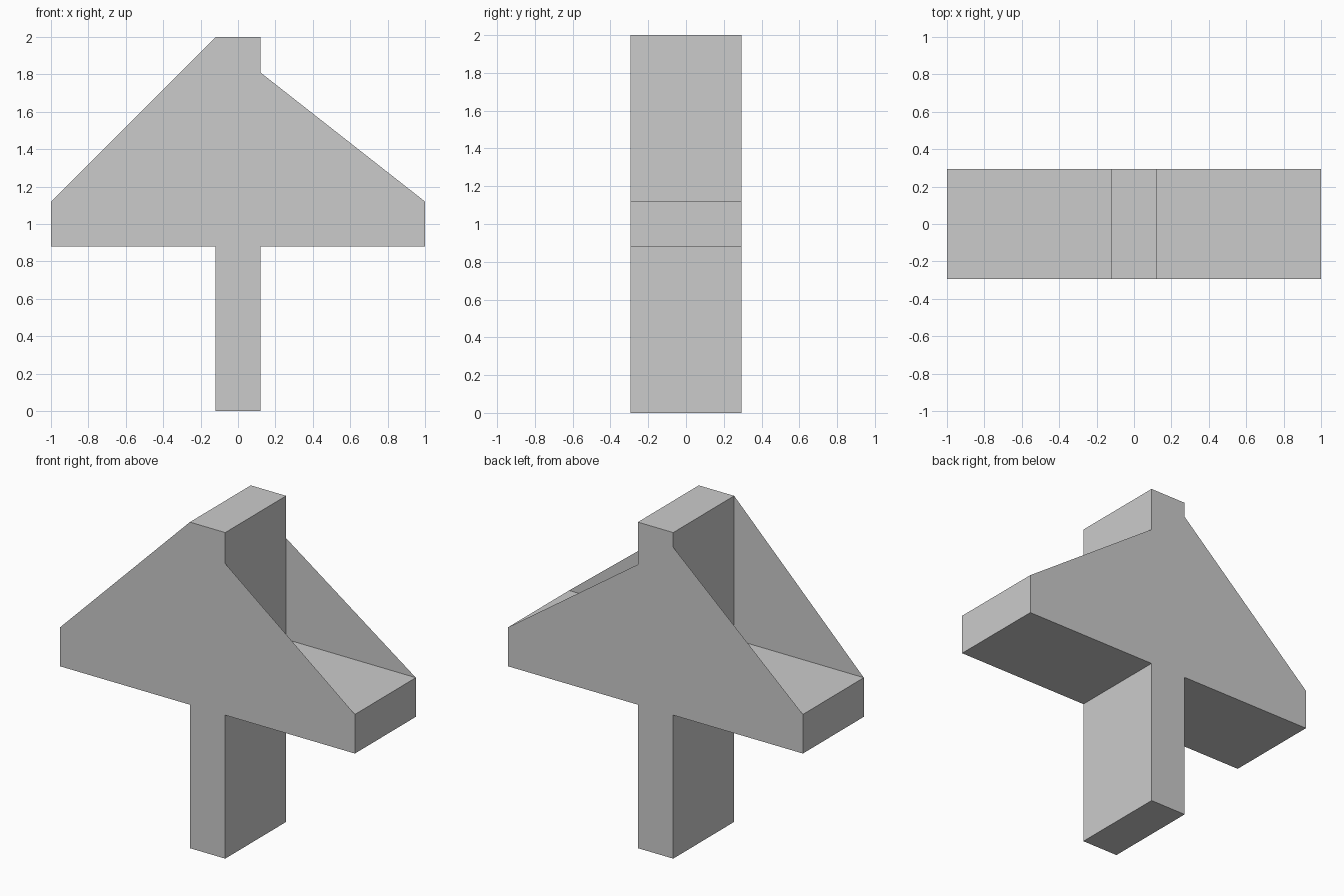
import bpy

if "Cube" in bpy.data.objects:
    bpy.data.objects.remove(bpy.data.objects["Cube"])

T = 0.12    # half thickness of post and bar
D = 0.295   # half depth
MID = 1.0   # bar centre height


def make_object(name, verts, faces):
    mesh = bpy.data.meshes.new(name)
    mesh.from_pydata(verts, [], faces)
    mesh.update()
    obj = bpy.data.objects.new(name, mesh)
    bpy.context.collection.objects.link(obj)
    return obj


# Cross body: upright post and crossbar as one extruded profile
profile = [(-T, 0), (T, 0), (T, MID - T), (1, MID - T), (1, MID + T), (T, MID + T),
           (T, 2), (-T, 2), (-T, MID + T), (-1, MID + T), (-1, MID - T), (-T, MID - T)]
n = len(profile)
verts = [(x, y, z) for y in (-D, D) for x, z in profile]
faces = [tuple(range(n)), tuple(reversed(range(n, 2 * n)))]
faces += [(i, i + n, (i + 1) % n + n, (i + 1) % n) for i in range(n)]
make_object("cross_body", verts, faces)

# Thin triangular side panels, each meeting the post at its own height
panels = [("front_left_panel", -1, -1, 2.0), ("front_right_panel", 1, -1, 1.81),
          ("back_left_panel", -1, 1, 1.91), ("back_right_panel", 1, 1, 1.74)]
for name, sx, sy, top in panels:
    tri = [(sx * T, sy * D, MID + T), (sx, sy * D, MID + T), (sx * T, sy * D, top)]
    # wind the triangle so its normal faces outward
    make_object(name, tri, [(0, 1, 2) if sx * sy < 0 else (0, 2, 1)])
